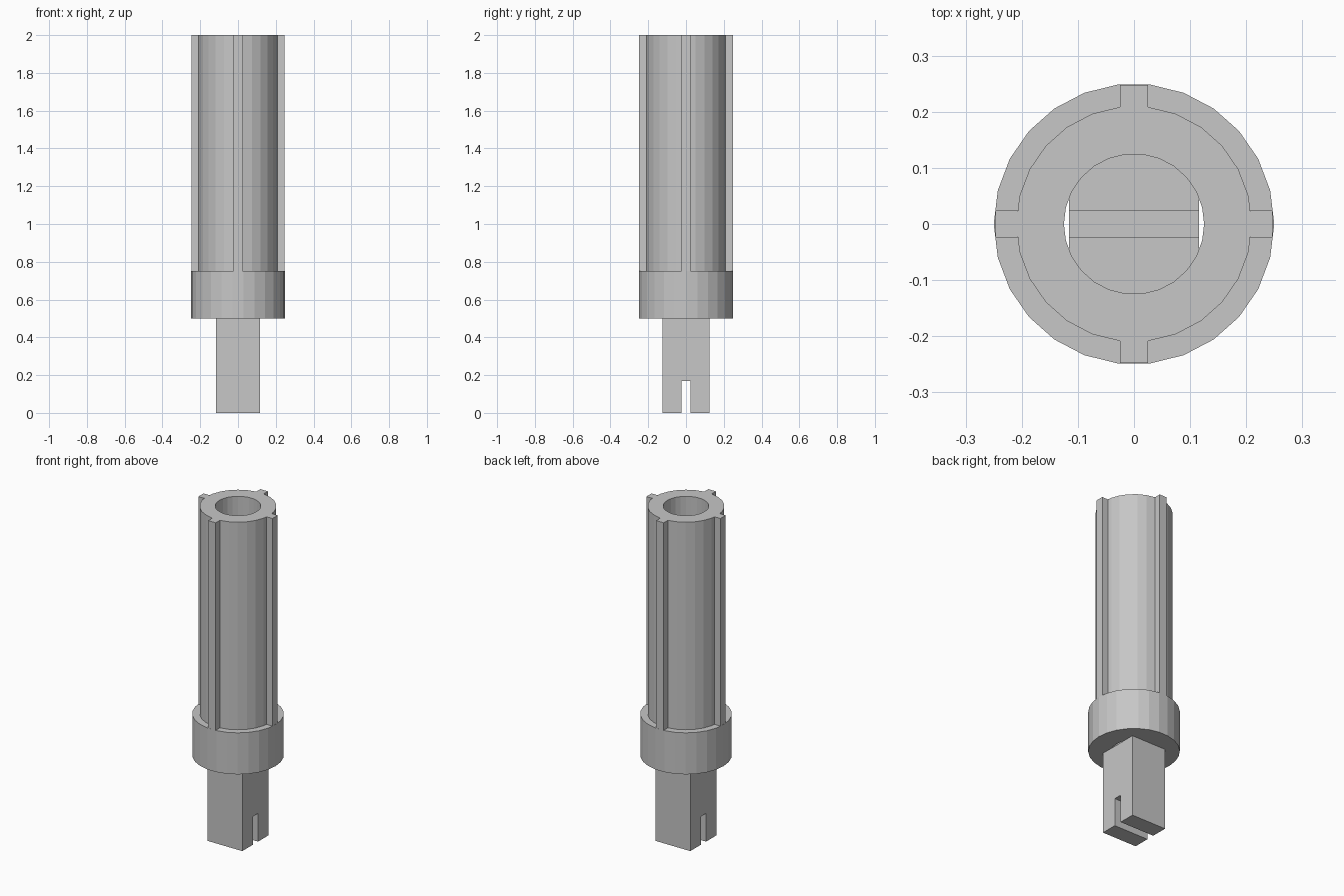
import bpy
import bmesh
import math

if "Cube" in bpy.data.objects:
    bpy.data.objects.remove(bpy.data.objects["Cube"])

SIDES = 26
grey = bpy.data.materials.new("plain grey")
grey.diffuse_color = (0.57, 0.57, 0.57, 1)
grey.use_nodes = True
grey.node_tree.nodes["Principled BSDF"].inputs["Base Color"].default_value = grey.diffuse_color


def finish(name, bm):
    bmesh.ops.recalc_face_normals(bm, faces=bm.faces)
    mesh = bpy.data.meshes.new(name)
    bm.to_mesh(mesh)
    bm.free()
    mesh.materials.append(grey)
    obj = bpy.data.objects.new(name, mesh)
    bpy.context.collection.objects.link(obj)
    return obj


def lathe(name, profile):
    """Revolve a closed (radius, height) profile around z."""
    bm = bmesh.new()
    rings = []
    for i in range(SIDES):
        a = 2 * math.pi * i / SIDES
        rings.append([bm.verts.new((r * math.cos(a), r * math.sin(a), z))
                      for r, z in profile])
    n = len(profile)
    for i in range(SIDES):
        p, q = rings[i], rings[(i + 1) % SIDES]
        for j in range(n):
            k = (j + 1) % n
            bm.faces.new((p[j], q[j], q[k], p[k]))
    return finish(name, bm)


def box(name, lo, hi):
    bm = bmesh.new()
    bmesh.ops.create_cube(bm, size=1)
    for v in bm.verts:
        v.co = [lo[i] if v.co[i] < 0 else hi[i] for i in range(3)]
    return finish(name, bm)


# Hollow shaft with the wider collar at its foot
lathe("shaft_and_collar", [(0.125, 0.5), (0.25, 0.5), (0.25, 0.75),
                           (0.21, 0.75), (0.21, 2.0), (0.125, 2.0)])

# Four guide ribs standing on the collar
W = 0.025
for s, side in ((-1, "left"), (1, "right")):
    x0, x1 = sorted((s * 0.208, s * 0.247))
    box("rib_" + side, (x0, -W, 0.75), (x1, W, 2.0))
for s, side in ((-1, "front"), (1, "back")):
    y0, y1 = sorted((s * 0.207, s * 0.248))
    box("rib_" + side, (-W, y0, 0.75), (W, y1, 2.0))

# Hollow slotted tang below the collar, open into the bore
H, D, SLOT = 0.116, 0.125, 0.17
outline = [(-D, 0.5), (-D, 0), (-W, 0), (-W, SLOT),
           (W, SLOT), (W, 0), (D, 0), (D, 0.5)]
bm = bmesh.new()
left = [bm.verts.new((-H, y, z)) for y, z in outline]
right = [bm.verts.new((H, y, z)) for y, z in outline]
bm.faces.new(left)
bm.faces.new(right[::-1])
for i in range(len(outline) - 1):
    bm.faces.new((left[i], right[i], right[i + 1], left[i + 1]))
finish("slotted_tang", bm)
